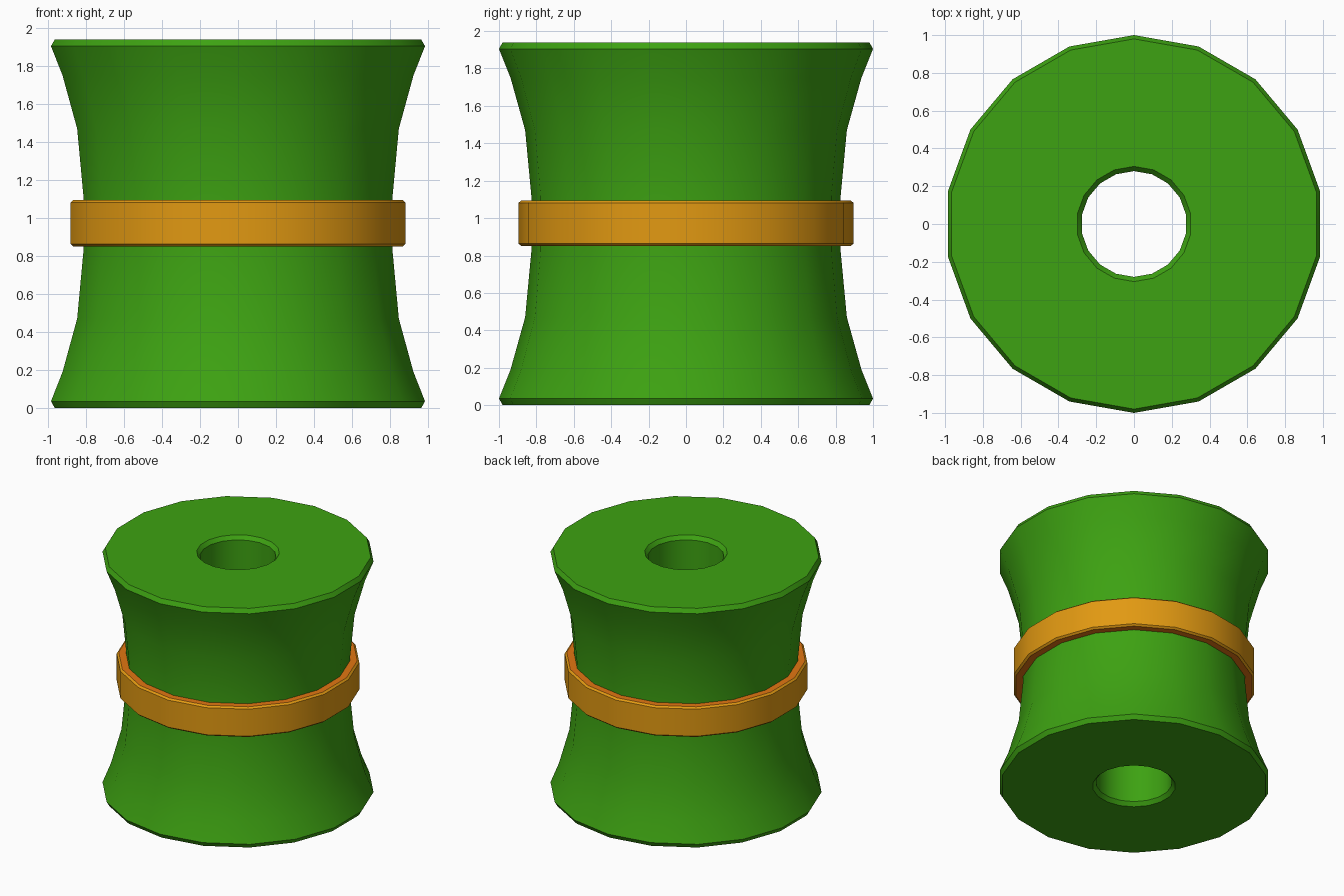
import bpy, bmesh, math

if "Cube" in bpy.data.objects:
    bpy.data.objects.remove(bpy.data.objects["Cube"])

SIDES = 18
HEIGHT = 1.94


def material(name, rgb):
    m = bpy.data.materials.new(name)
    m.diffuse_color = (*rgb, 1.0)
    m.use_nodes = True
    m.node_tree.nodes["Principled BSDF"].inputs["Base Color"].default_value = m.diffuse_color
    return m


green = material("green", (0.047, 0.36, 0.006))
gold = material("golden orange", (0.76, 0.32, 0.006))
orange = material("deep orange", (0.76, 0.18, 0.006))


def lathe(name, profile, mats, rule=None):
    """Revolve a closed (radius, z) profile around the z axis."""
    bm = bmesh.new()
    rings = []
    for i in range(SIDES):
        a = math.pi / 2 + 2 * math.pi * i / SIDES
        rings.append([bm.verts.new((r * math.cos(a), r * math.sin(a), z)) for r, z in profile])
    n = len(profile)
    for i in range(SIDES):
        a, b = rings[i], rings[(i + 1) % SIDES]
        for j in range(n):
            k = (j + 1) % n
            bm.faces.new((a[j], b[j], b[k], a[k]))
    bmesh.ops.recalc_face_normals(bm, faces=bm.faces)
    if rule:
        for f in bm.faces:
            f.material_index = rule(f)
    me = bpy.data.meshes.new(name)
    bm.to_mesh(me)
    bm.free()
    for m in mats:
        me.materials.append(m)
    ob = bpy.data.objects.new(name, me)
    bpy.context.collection.objects.link(ob)
    bpy.ops.object.select_all(action='DESELECT')
    ob.select_set(True)
    bpy.context.view_layer.objects.active = ob
    bpy.ops.object.shade_smooth_by_angle(angle=math.radians(30))
    return ob


# Waisted spool body with a chamfered through hole (lower half mirrored upward)
half = [(0.28, 0.03), (0.305, 0.0), (0.98, 0.0), (1.0, 0.035),
        (0.938, 0.19), (0.86, 0.47), (0.827, 0.82)]
body = half + [(r, HEIGHT - z) for r, z in reversed(half)]
lathe("spool_body", body, [green])

# Chamfered band round the waist, with deeper orange flat rims
low, high, c = 0.85, 1.095, 0.013
band = [(0.79, low), (0.88, low), (0.895, low + c),
        (0.895, high - c), (0.88, high), (0.79, high)]
lathe("waist_band", band, [gold, orange], lambda f: 1 if abs(f.normal.z) > 0.9 else 0)
